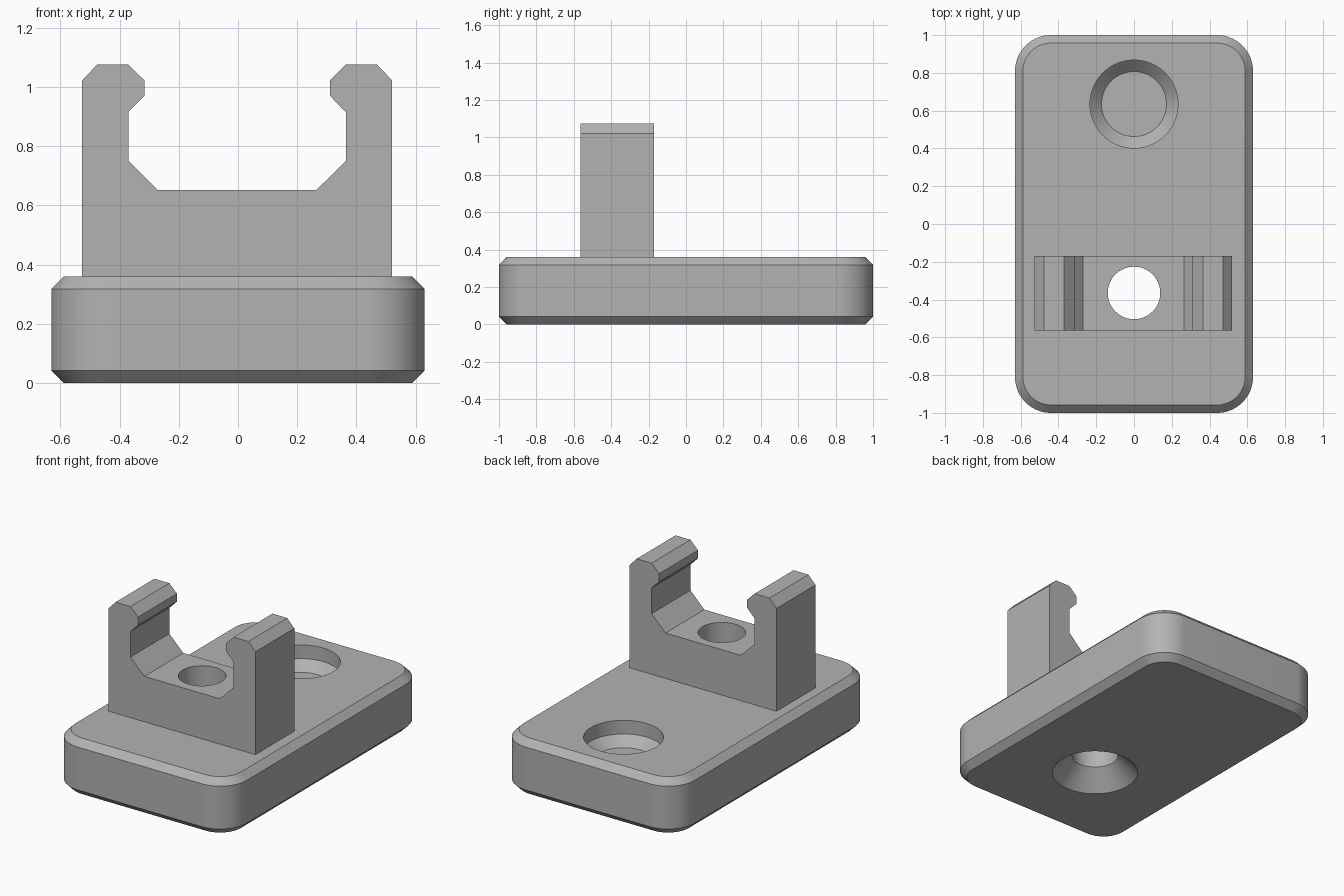
import bpy, math

cube = bpy.data.objects.get("Cube")
if cube:
    bpy.data.objects.remove(cube)

# Single plain grey
grey = bpy.data.materials.new("plain grey")
grey.use_nodes = True
colour = (0.45, 0.45, 0.45, 1)
grey.diffuse_color = colour
grey.node_tree.nodes["Principled BSDF"].inputs["Base Color"].default_value = colour


def make_object(name, verts, faces):
    mesh = bpy.data.meshes.new(name)
    mesh.from_pydata(verts, [], faces)
    mesh.materials.append(grey)
    obj = bpy.data.objects.new(name, mesh)
    bpy.context.collection.objects.link(obj)
    return obj


def loft(name, rings):
    """Join matching closed rings, bottom to top, and cap both ends."""
    n = len(rings[0])
    verts = [p for ring in rings for p in ring]
    faces = [(k * n + i, k * n + (i + 1) % n, (k + 1) * n + (i + 1) % n, (k + 1) * n + i)
             for k in range(len(rings) - 1) for i in range(n)]
    faces += [tuple(reversed(range(n))), tuple(range(len(verts) - n, len(verts)))]
    return make_object(name, verts, faces)


def rounded_ring(hx, hy, radius, z, steps=16):
    ring = []
    for q, (sx, sy) in enumerate([(1, 1), (-1, 1), (-1, -1), (1, -1)]):
        for i in range(steps + 1):
            a = math.pi / 2 * (q + i / steps)
            ring.append((sx * (hx - radius) + radius * math.cos(a),
                         sy * (hy - radius) + radius * math.sin(a), z))
    return ring


def turned(name, y, profile, sides=64):
    """Round cutter from (radius, height) pairs."""
    obj = loft(name, [[(r * math.cos(math.tau * i / sides),
                        y + r * math.sin(math.tau * i / sides), z)
                       for i in range(sides)] for r, z in profile])
    obj.hide_render = True
    return obj


def cut(target, cutter):
    mod = target.modifiers.new("hole", "BOOLEAN")
    mod.operation = "DIFFERENCE"
    mod.solver = "EXACT"
    mod.object = cutter
    bpy.context.view_layer.objects.active = target
    bpy.ops.object.modifier_apply(modifier=mod.name)


# Base plate with rounded corners and chamfered rims
height, bevel = 0.36, 0.042
base = loft("base_plate", [
    rounded_ring(0.63 - inset, 1 - inset, 0.19 - inset, z)
    for inset, z in [(bevel, 0), (0, bevel), (0, height - bevel), (bevel, height)]])

# Snap clip: half outline mirrored, then extruded front to back
half = [(0.523, 0.34), (0.523, 1.022), (0.473, 1.075), (0.367, 1.075), (0.313, 1.022),
        (0.313, 0.97), (0.367, 0.915), (0.367, 0.75), (0.268, 0.652)]
outline = half + [(-x, z) for x, z in reversed(half)]
clip = loft("snap_clip", [[(x - 0.003, y, z) for x, z in outline] for y in (-0.17, -0.565)])

# Screw hole through clip and plate, countersunk underneath
screw = turned("screw_cutter", -0.365,
               [(0.276, -0.02), (0.256, 0), (0.139, 0.118), (0.139, 0.9)])
# Blind round pocket with a sloped floor edge
pocket = turned("pocket_cutter", 0.635,
                [(0.172, height - 0.148), (0.233, height - 0.088), (0.233, height + 0.1)])
cut(base, screw)
cut(base, pocket)
cut(clip, screw)
for cutter in (screw, pocket):
    bpy.data.objects.remove(cutter)

# Smooth the round walls, keep hard edges
for obj in (base, clip):
    bpy.ops.object.select_all(action="DESELECT")
    obj.select_set(True)
    bpy.context.view_layer.objects.active = obj
    bpy.ops.object.shade_smooth_by_angle(angle=math.radians(25))
